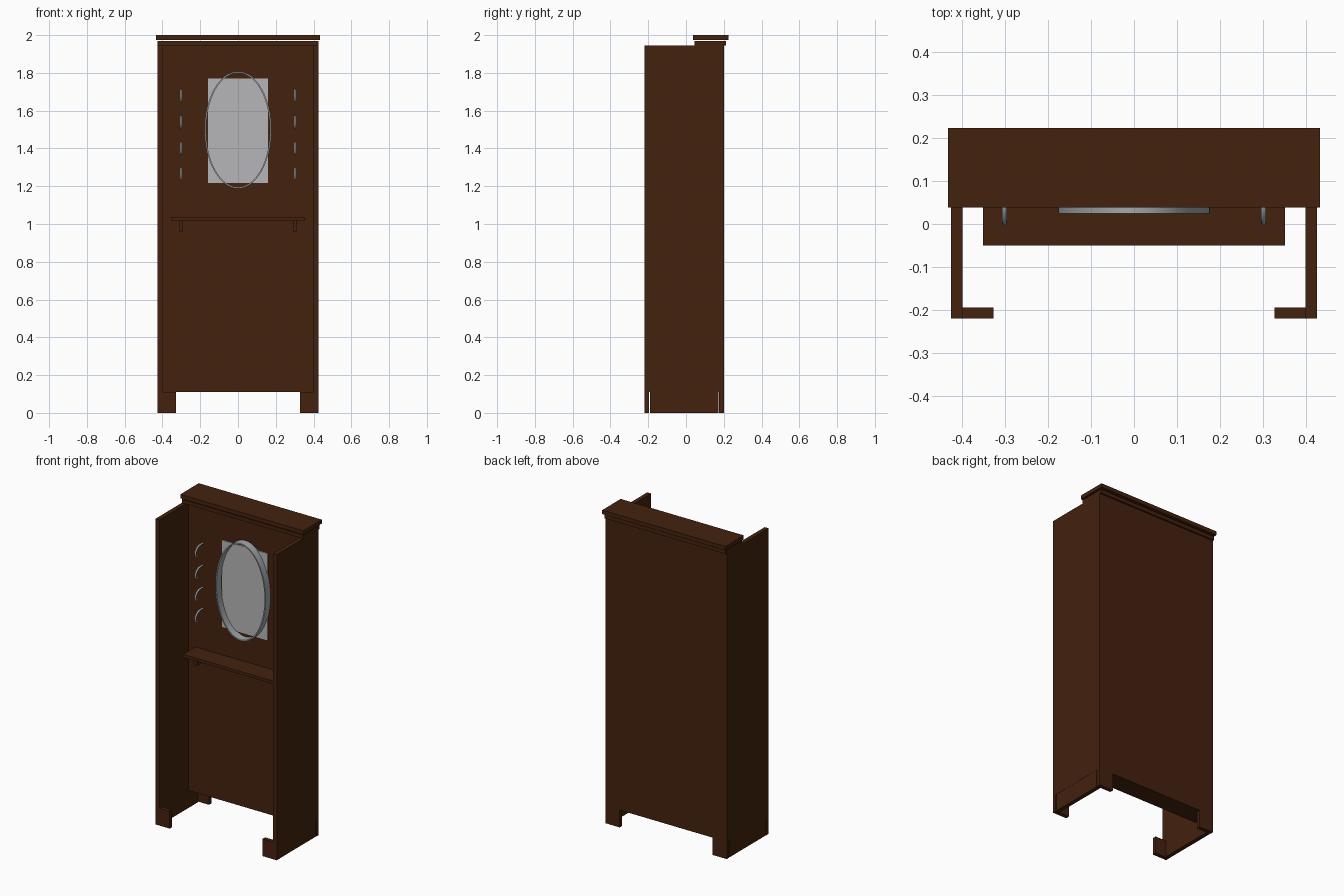
import bpy, bmesh, math

cube = bpy.data.objects.get("Cube")
if cube:
    bpy.data.objects.remove(cube, do_unlink=True)


def material(name, rgb):
    m = bpy.data.materials.new(name)
    m.use_nodes = True
    m.diffuse_color = (*rgb, 1)
    m.node_tree.nodes["Principled BSDF"].inputs["Base Color"].default_value = (*rgb, 1)
    return m


WOOD = material("dark_wood", (0.056, 0.016, 0.0045))
GLASS = material("mirror_grey", (0.47, 0.47, 0.48))
METAL = material("hook_metal", (0.36, 0.39, 0.41))


def finish(name, bm, mat):
    mesh = bpy.data.meshes.new(name)
    bmesh.ops.recalc_face_normals(bm, faces=bm.faces)
    bm.to_mesh(mesh)
    bm.free()
    mesh.materials.append(mat)
    ob = bpy.data.objects.new(name, mesh)
    bpy.context.collection.objects.link(ob)
    return ob


def box(name, x, y, z, mat=WOOD):
    """Box from its (low, high) extent along each axis."""
    bm = bmesh.new()
    bmesh.ops.create_cube(bm, size=1)
    for v in bm.verts:
        for i, (lo, hi) in enumerate((x, y, z)):
            v.co[i] = lo if v.co[i] < 0 else hi
    return finish(name, bm, mat)


def pair(name, x, y, z):
    """The same box on the left (+x) and right (-x)."""
    box("left_" + name, x, y, z)
    box("right_" + name, (-x[1], -x[0]), y, z)


BASE, TOP, FACE, BACK, FRONT = 0.11, 1.945, 0.075, 0.2, -0.22

# Carcass
box("back_body", (-0.4, 0.4), (FACE, BACK), (BASE, TOP))
pair("side_panel", (0.4, 0.427), (FRONT, BACK), (BASE, TOP))

# Cornice
box("lower_cornice", (-0.427, 0.427), (0.045, 0.212), (TOP, 1.968))
box("upper_cornice", (-0.433, 0.433), (0.038, 0.224), (1.975, 2.0))

# Plinth feet and side skirts
pair("front_foot", (0.327, 0.427), (FRONT, -0.195), (0, BASE))
pair("back_foot", (0.327, 0.427), (0.176, BACK), (0, BASE))
pair("side_skirt", (0.4, 0.426), (-0.19, 0.171), (0, BASE))

# Lower panel, shelf and brackets
box("lower_panel", (-0.333, 0.333), (FACE - 0.004, FACE), (0.18, 0.957))
box("shelf", (-0.352, 0.352), (-0.05, FACE), (1.018, 1.037))
pair("shelf_bracket", (0.29, 0.313), (0.0, FACE), (0.96, 1.018))

# Mirror plate
box("mirror", (-0.16, 0.16), (FACE - 0.006, FACE), (1.217, 1.77), GLASS)

# Oval frame: a thin elliptical band
bm = bmesh.new()
N = 64
rings = []
for i in range(N):
    a = math.tau * i / N
    c, s = math.cos(a), math.sin(a)
    rings.append([bm.verts.new(((0.177 - d) * c, y, 1.498 + (0.31 - d) * s))
                  for d, y in ((0, 0.025), (0, FACE), (0.008, FACE), (0.008, 0.025))])
for i in range(N):
    p, q = rings[i], rings[(i + 1) % N]
    for j in range(4):
        k = (j + 1) % 4
        bm.faces.new((p[j], p[k], q[k], q[j]))
frame = finish("mirror_frame", bm, METAL)
bpy.context.view_layer.objects.active = frame
frame.select_set(True)
bpy.ops.object.shade_smooth_by_angle()

# Coat hooks: curved rods in two columns
HOOK = ((FACE, 0.03), (0.04, 0.032), (0.012, 0.014), (0.0, -0.01), (0.008, -0.03), (0.02, -0.03))
for side, x in (("left", 0.302), ("right", -0.302)):
    for n, z in enumerate((1.68, 1.54, 1.4, 1.265)):
        curve = bpy.data.curves.new(f"{side}_hook_{n + 1}", "CURVE")
        curve.dimensions = "3D"
        curve.bevel_depth = 0.006
        curve.bevel_resolution = 2
        curve.resolution_u = 4
        curve.use_fill_caps = True
        sp = curve.splines.new("NURBS")
        sp.points.add(len(HOOK) - 1)
        for p, (y, dz) in zip(sp.points, HOOK):
            p.co = (x, y, z + dz, 1)
        sp.order_u = 3
        sp.use_endpoint_u = True
        curve.materials.append(METAL)
        bpy.context.collection.objects.link(bpy.data.objects.new(curve.name, curve))
